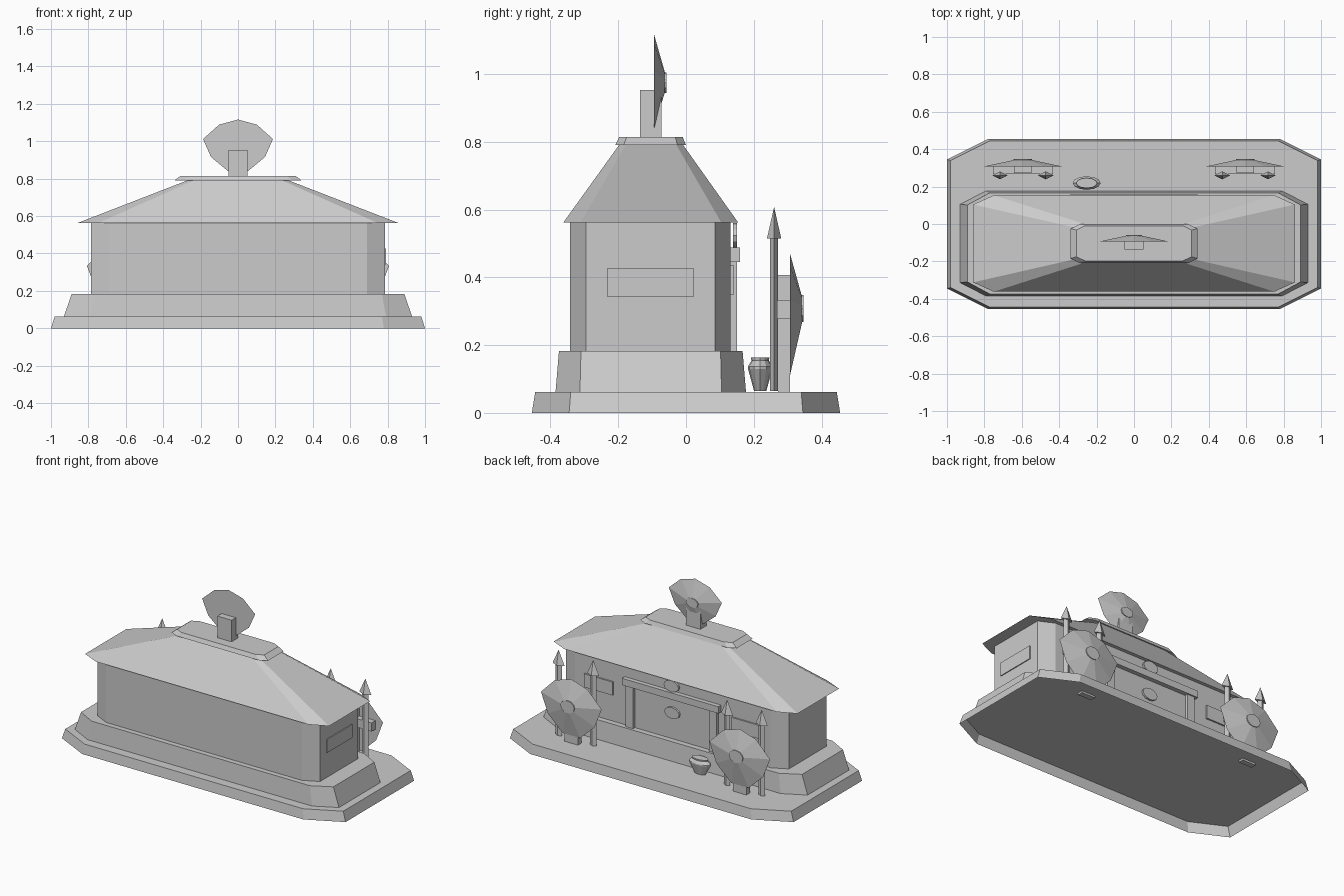
import bpy, bmesh, math

cube = bpy.data.objects.get("Cube")
if cube:
    bpy.data.objects.remove(cube, do_unlink=True)

STONE = (0.6, 0.6, 0.6, 1)
stone = bpy.data.materials.new("stone_grey")
stone.use_nodes = True
stone.diffuse_color = STONE
stone.node_tree.nodes["Principled BSDF"].inputs["Base Color"].default_value = STONE


def finish(name, bm):
    bmesh.ops.recalc_face_normals(bm, faces=bm.faces)
    mesh = bpy.data.meshes.new(name)
    bm.to_mesh(mesh)
    bm.free()
    mesh.materials.append(stone)
    obj = bpy.data.objects.new(name, mesh)
    bpy.context.collection.objects.link(obj)
    return obj


def loft(name, rings, open_bottom=False):
    """Skin a stack of rings with equal point counts; a one-point ring is a tip."""
    bm = bmesh.new()
    loops = [[bm.verts.new(p) for p in ring] for ring in rings]
    for a, b in zip(loops, loops[1:]):
        for i in range(len(a)):
            j = (i + 1) % len(a)
            if len(b) == 1:
                bm.faces.new((a[i], a[j], b[0]))
            else:
                bm.faces.new((a[i], a[j], b[j], b[i]))
    if not open_bottom:
        bm.faces.new(loops[0])
    if len(loops[-1]) > 2:
        bm.faces.new(loops[-1])
    return finish(name, bm)


def octagon(hx, y0, y1, cx, cy, z):
    """Chamfered rectangle, symmetric in x."""
    right = [(hx - cx, y0), (hx, y0 + cy), (hx, y1 - cy), (hx - cx, y1)]
    return [(x, y, z) for x, y in right + [(-x, y) for x, y in reversed(right)]]


def ellipse(cx, cy, z, rx, ry, n):
    return [(cx + rx * math.cos(math.tau * i / n),
             cy + ry * math.sin(math.tau * i / n), z) for i in range(n)]


def box(name, x0, x1, y0, y1, z0, z1):
    return loft(name, [[(x0, y0, z), (x1, y0, z), (x1, y1, z), (x0, y1, z)]
                       for z in (z0, z1)])


def button(name, x, y0, y1, z, rx, rz):
    """Short round disc facing the back."""
    return loft(name, [[(px, y, pz) for px, pz, _ in ellipse(x, z, 0, rx, rz, 12)]
                       for y in (y0, y1)])


def fan_shield(name, x, y, z0, z1, rx, depth, mid):
    """Flat nine-sided fan raised to a blunt centre at the back, with a thin boss."""
    half = [(0.54, 0.9), (1, 0.62), (0.77, 0.27), (0.29, 0)]
    outline = [(0, 1)] + half + [(-a, b) for a, b in reversed(half)]
    h = z1 - z0
    rim = [(x + a * rx, y, z0 + b * h) for a, b in outline]
    crown = [(x + (px - x) * 0.18, y + depth, mid + (pz - mid) * 0.18)
             for px, _, pz in rim]
    loft(name, [rim, crown])
    button(name + "_boss", x, y + depth - 0.003, y + depth + 0.003, mid,
           rx * 0.23, h * 0.11)


# Stepped base (hollow underneath), walls and hipped roof
loft("base", [octagon(1.0, -0.455, 0.455, 0.22, 0.11, 0),
              octagon(0.98, -0.445, 0.445, 0.21, 0.105, 0.062)], open_bottom=True)
loft("plinth", [octagon(0.931, -0.385, 0.177, 0.14, 0.072, 0.062),
                octagon(0.89, -0.375, 0.167, 0.12, 0.065, 0.182)], open_bottom=True)
loft("walls", [octagon(0.785, -0.342, 0.132, 0.095, 0.047, 0.182),
               octagon(0.785, -0.342, 0.132, 0.095, 0.047, 0.565)], open_bottom=True)
loft("roof", [octagon(0.86, -0.362, 0.154, 0.11, 0.05, 0.562),
              octagon(0.272, -0.198, -0.008, 0.035, 0.02, 0.79)])
loft("roof_cap", [octagon(0.34, -0.209, 0, 0.05, 0.025, 0.79),
                  octagon(0.307, -0.197, -0.01, 0.045, 0.022, 0.815)])

# Roof ornament
box("roof_post", -0.05, 0.05, -0.136, -0.073, 0.81, 0.953)
fan_shield("roof_shield", 0, -0.094, 0.841, 1.116, 0.187, 0.033, 0.975)

# Doorway on the back wall
box("lintel", -0.34, 0.34, 0.12, 0.16, 0.445, 0.488)
button("door_boss", 0, 0.125, 0.144, 0.35, 0.053, 0.036)
button("lintel_boss", 0, 0.138, 0.15, 0.524, 0.053, 0.036)

# Raised panel on the left end wall
box("end_panel", 0.775, 0.791, -0.232, 0.022, 0.342, 0.427)

for side, s in (("left", 1), ("right", -1)):
    # Door pillars and back panels
    x = s * 0.295
    box(f"{side}_pillar", x - 0.027, x + 0.027, 0.12, 0.151, 0.18, 0.45)
    x = s * 0.52
    box(f"{side}_back_panel", x - 0.1, x + 0.1, 0.12, 0.142, 0.35, 0.435)

    # Standing shield with post and rail
    x = s * 0.594
    box(f"{side}_shield_post", x - 0.047, x + 0.047, 0.272, 0.307, 0.05, 0.407)
    box(f"{side}_rail", x - 0.16, x + 0.16, 0.268, 0.309, 0.277, 0.332)
    fan_shield(f"{side}_shield", x, 0.307, 0.111, 0.47, 0.214, 0.037, 0.308)

    # Pair of spears
    for place, dx in (("inner", -0.122 * s), ("outer", 0.122 * s)):
        sx, sy = x + dx, 0.26
        loft(f"{side}_{place}_spear_shaft",
             [ellipse(sx, sy, z, 0.022, 0.012, 4) for z in (0.064, 0.52)])
        loft(f"{side}_{place}_spear_head",
             [ellipse(sx, sy, 0.515, 0.042, 0.021, 4), [(sx, sy, 0.608)]])

# Oval urn
urn = [(0.018, 0.064), (0.036, 0.13), (0.036, 0.137), (0.026, 0.154), (0.027, 0.163)]
loft("urn", [ellipse(-0.253, 0.219, z, r * 2.08, r, 12) for r, z in urn])
